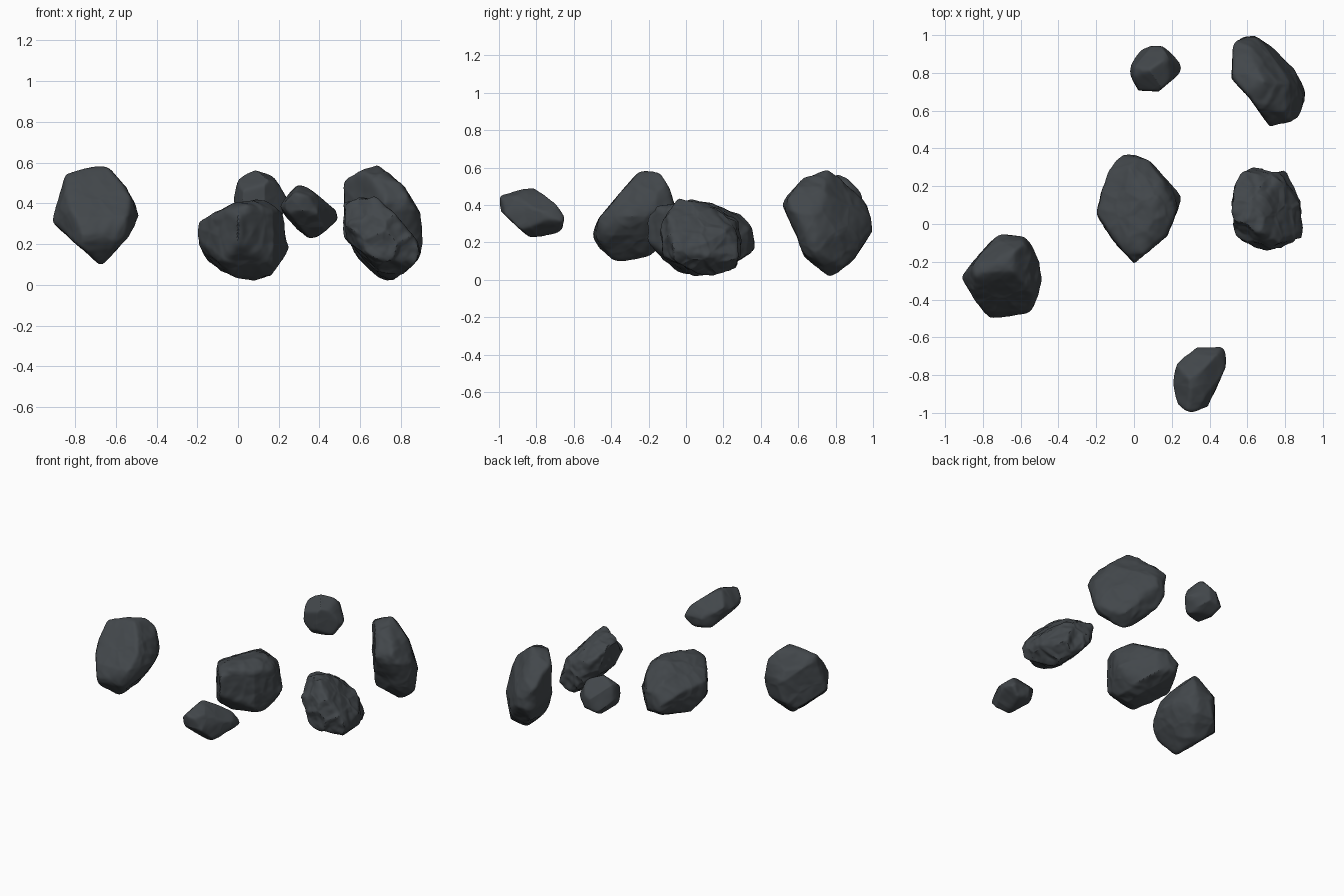
import bpy, math
from mathutils import Vector, noise

stone = bpy.data.materials.new("dark slate")
stone.diffuse_color = (0.055, 0.063, 0.07, 1)


def axes(azimuth, elevation):
    """Right and up axes of a viewing direction."""
    a, e = math.radians(azimuth), math.radians(elevation)
    return (Vector((math.cos(a), math.sin(a), 0)),
            Vector((-math.sin(a) * math.sin(e), math.cos(a) * math.sin(e), math.cos(e))))


# Directions each rough block is carved from
CUTS = {"front": axes(0, 0), "side": axes(90, 0), "top": axes(0, 90),
        "corner": axes(35, 25), "back_corner": axes(215, 25), "under": axes(140, -30)}


def reach(edges, dx, dy):
    """Distance from the centre to the outline along a 2D direction."""
    best = 9.0
    for ax, ay, ex, ey, k in edges:
        den = dx * ey - dy * ex
        if abs(den) < 1e-9:
            continue
        s = (ax * dy - ay * dx) / den
        if -1e-6 <= s <= 1.000001:
            t = k / den
            if 0 < t < best:
                best = t
    return best


def rock(name, centre, rough, **outlines):
    """Carve a sphere down to several outlines, then chip the surface."""
    c = Vector(centre)
    carve = []
    for view, pts in outlines.items():
        r, u = CUTS[view]
        p = [(x - c.dot(r), y - c.dot(u)) for x, y in pts]
        edges = []
        for (ax, ay), (bx, by) in zip(p, p[1:] + p[:1]):
            ex, ey = bx - ax, by - ay
            edges.append((ax, ay, ex, ey, ax * ey - ay * ex))
        carve.append((r, u, edges))
    bpy.ops.mesh.primitive_ico_sphere_add(subdivisions=6, radius=1, location=c)
    ob = bpy.context.object
    ob.name = name
    for v in ob.data.vertices:
        n = v.co.normalized()
        total = sum(reach(e, n.dot(r), n.dot(u)) ** -20 for r, u, e in carve)
        rad = 1.03 * total ** (-1 / 20)
        # shallow scoops meeting in ridges, with a fine grain
        p = c + n * rad
        d = noise.voronoi(p * 8)[0]
        chip = 0.18 - min(d[1] - d[0], 0.45)
        v.co = n * rad * (1 + rough * chip + 0.2 * rough * noise.noise(p * 22))
    ob.data.materials.append(stone)
    bpy.ops.object.shade_smooth_by_angle(angle=math.radians(30))


rock("left_rock", (-.70, -.28, .34), .05,
     front=[(-.92, .30), (-.84, .54), (-.76, .58), (-.635, .59), (-.55, .47), (-.485, .34),
            (-.54, .24), (-.685, .08), (-.76, .16), (-.905, .26)],
     side=[(-.50, .245), (-.46, .33), (-.25, .58), (-.135, .59), (-.06, .41), (-.07, .25),
           (-.19, .13), (-.37, .08), (-.46, .165)],
     top=[(-.92, -.285), (-.87, -.175), (-.70, -.04), (-.54, -.085), (-.48, -.29),
          (-.55, -.47), (-.77, -.50), (-.89, -.365)],
     corner=[(-.925, .38), (-.855, .615), (-.605, .635), (-.505, .56), (-.51, .38),
             (-.65, .19), (-.78, .10), (-.915, .175)],
     back_corner=[(.505, .235), (.535, .385), (.67, .455), (.87, .38), (.925, .325),
                  (.915, .145), (.695, .005), (.54, .115)],
     under=[(.115, -.085), (.165, .085), (.39, .245), (.515, .09), (.52, -.13),
            (.27, -.285), (.155, -.18)])

rock("middle_rock", (.03, .08, .22), .06,
     front=[(-.2, .09), (-.195, .31), (-.02, .395), (.135, .42), (.22, .35), (.255, .17),
            (.155, .05), (.085, .025), (-.06, .045)],
     top=[(-.20, .05), (-.125, .32), (-.07, .375), (.085, .33), (.26, .16), (.17, -.06),
          (0, -.20), (-.11, -.09)],
     corner=[(-.155, .12), (-.145, .345), (.15, .42), (.255, .35), (.29, .155), (.18, .015),
             (0, .01), (-.11, .045)],
     back_corner=[(-.29, .175), (-.21, .385), (.05, .415), (.13, .36), (.15, .145),
                  (.03, .02), (-.15, .0), (-.245, .03)],
     under=[(-.2, .245), (-.175, .39), (-.005, .44), (.205, .405), (.28, .305), (.22, .1),
            (-.005, .01), (-.175, .13)])

rock("back_pebble", (.11, .82, .44), .03,
     front=[(-.03, .38), (.005, .52), (.08, .57), (.165, .545), (.255, .4), (.2, .31), (0, .31)],
     top=[(-.03, .81), (.02, .915), (.09, .94), (.15, .938), (.245, .89), (.255, .83),
          (.23, .79), (.13, .705), (.025, .71)],
     corner=[(.41, .615), (.445, .735), (.50, .768), (.55, .775), (.61, .76), (.655, .72),
             (.69, .6), (.62, .515), (.55, .5), (.485, .515)],
     back_corner=[(-.69, .13), (-.645, .225), (-.535, .25), (-.42, .175), (-.41, .085),
                  (-.46, .03), (-.54, -.01), (-.655, .045)],
     under=[(.305, .71), (.36, .82), (.435, .855), (.53, .77), (.56, .68), (.5, .62),
            (.415, .585), (.325, .645)])

rock("right_jagged_rock", (.70, .08, .22), .15,
     side=[(-.13, .12), (-.14, .25), (-.05, .43), (.14, .41), (.27, .37), (.30, .25),
           (.28, .08), (.13, .02), (-.03, .06)],
     top=[(.525, .095), (.55, .28), (.625, .30), (.73, .265), (.85, .29), (.89, .07),
          (.88, -.07), (.71, -.14), (.54, -.07)],
     corner=[(.405, .165), (.45, .275), (.63, .245), (.765, .14), (.83, -.025),
             (.675, -.13), (.445, -.09)],
     back_corner=[(-.815, .21), (-.77, .355), (-.535, .57), (-.405, .415), (-.465, .32),
                  (-.62, .19), (-.735, .13)],
     under=[(-.72, .415), (-.64, .55), (-.485, .6), (-.265, .585), (-.29, .45),
            (-.485, .28), (-.68, .285)])

rock("back_right_rock", (.71, .76, .30), .06,
     front=[(.515, .3), (.52, .51), (.68, .6), (.80, .5), (.89, .35), (.91, .2), (.86, .06),
            (.73, -.01), (.6, .1)],
     side=[(.515, .405), (.635, .545), (.76, .6), (.88, .55), (.975, .38), (.995, .26),
           (.89, .11), (.79, -.01), (.635, .12), (.6, .23)],
     top=[(.52, .77), (.525, .98), (.63, 1.0), (.725, .935), (.855, .83), (.915, .69),
          (.885, .56), (.72, .52), (.615, .67)],
     corner=[(.82, .41), (.825, .6), (1.0, .635), (1.105, .475), (1.165, .295),
             (1.145, .155), (1.04, .095), (.87, .2)],
     back_corner=[(-1.165, .14), (-1.1, .39), (-.98, .45), (-.85, .425), (-.83, .16),
                  (-.98, -.1), (-1.13, -.03)],
     under=[(-.3, .835), (-.23, .95), (-.04, 1.03), (.205, .89), (.185, .69), (-.07, .53),
            (-.235, .63)])

rock("front_rock", (.35, -.83, .36), .05,
     front=[(.21, .385), (.28, .5), (.45, .43), (.505, .34), (.415, .23), (.34, .23), (.23, .33)],
     side=[(-1, .46), (-.93, .475), (-.8, .5), (-.72, .445), (-.65, .335), (-.675, .24),
           (-.835, .225), (-.985, .365)],
     top=[(.205, -.845), (.225, -.74), (.335, -.655), (.505, -.645), (.48, -.765),
          (.39, -.965), (.3, -1), (.235, -.955)],
     corner=[(-.365, -.025), (-.215, .1), (-.01, .015), (.02, -.06), (-.18, -.18), (-.345, -.1)],
     back_corner=[(-.02, .62), (.035, .705), (.215, .815), (.36, .82), (.365, .725),
                  (.17, .56), (.035, .57)],
     under=[(-.935, .035), (-.87, .175), (-.78, .225), (-.65, .145), (-.68, .05), (-.82, -.02)])
